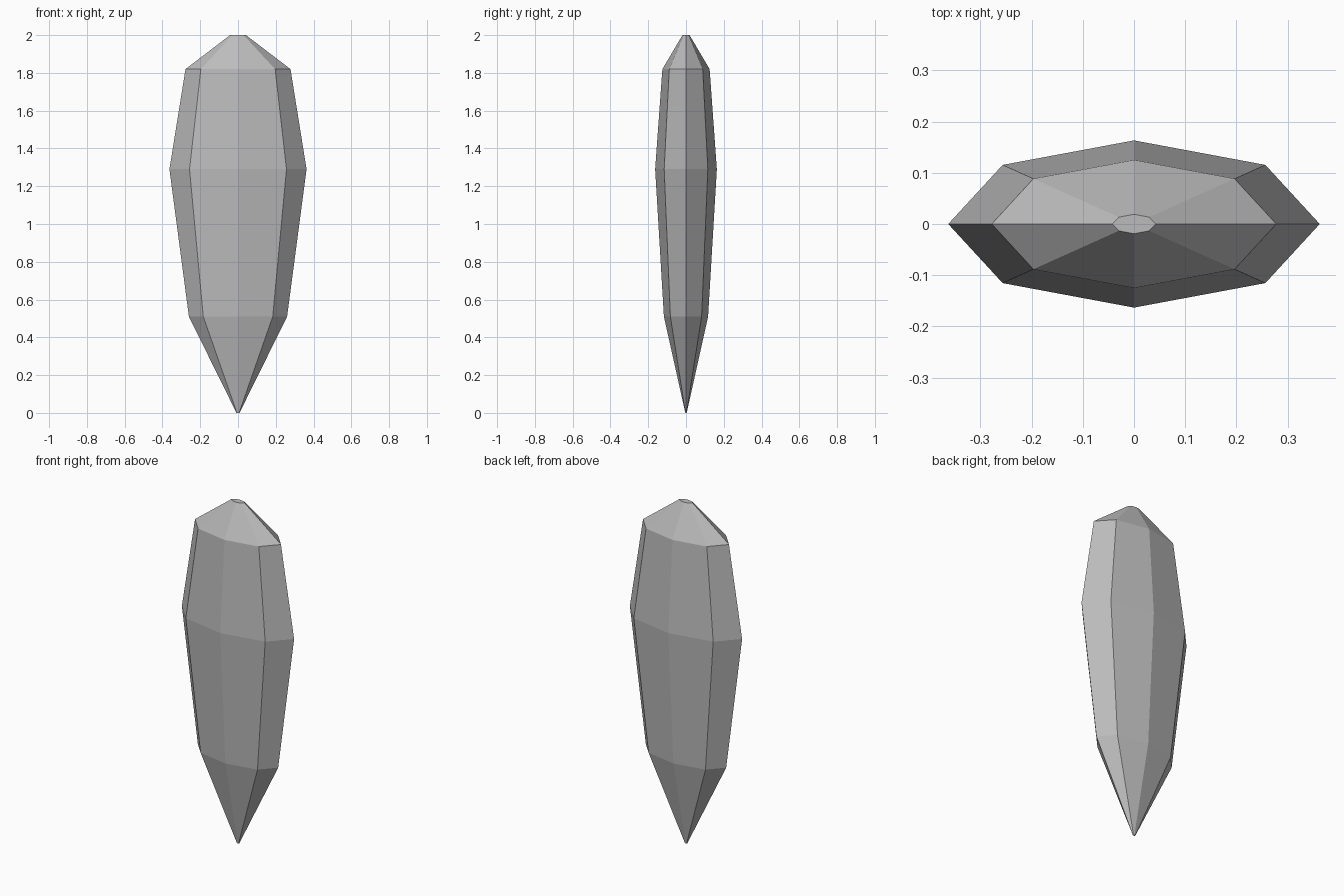
import bpy, bmesh
from math import cos, sin, tau

cube = bpy.data.objects.get("Cube")
if cube:
    bpy.data.objects.remove(cube, do_unlink=True)

# Plain grey stone
stone = bpy.data.materials.new("grey_stone")
stone.use_nodes = True
colour = (0.5, 0.5, 0.5, 1)
stone.diffuse_color = colour
stone.node_tree.nodes["Principled BSDF"].inputs["Base Color"].default_value = colour

# Crystal: flattened octagonal rings (height, half width) bridged into facets
SIDES = 8
FLATNESS = 0.45
PROFILE = [(0, 0.008), (0.51, 0.26), (1.29, 0.363), (1.82, 0.278), (2, 0.042)]

bm = bmesh.new()
rings = [[bm.verts.new((r * cos(tau * i / SIDES), r * FLATNESS * sin(tau * i / SIDES), z))
          for i in range(SIDES)] for z, r in PROFILE]
for low, high in zip(rings, rings[1:]):
    for i in range(SIDES):
        j = (i + 1) % SIDES
        bm.faces.new((low[i], low[j], high[j], high[i]))

# Tiny flat caps at the tip and the crown
bm.faces.new(rings[0][::-1])
bm.faces.new(rings[-1])

mesh = bpy.data.meshes.new("crystal")
bm.to_mesh(mesh)
bm.free()
mesh.materials.append(stone)
bpy.context.collection.objects.link(bpy.data.objects.new("crystal", mesh))
